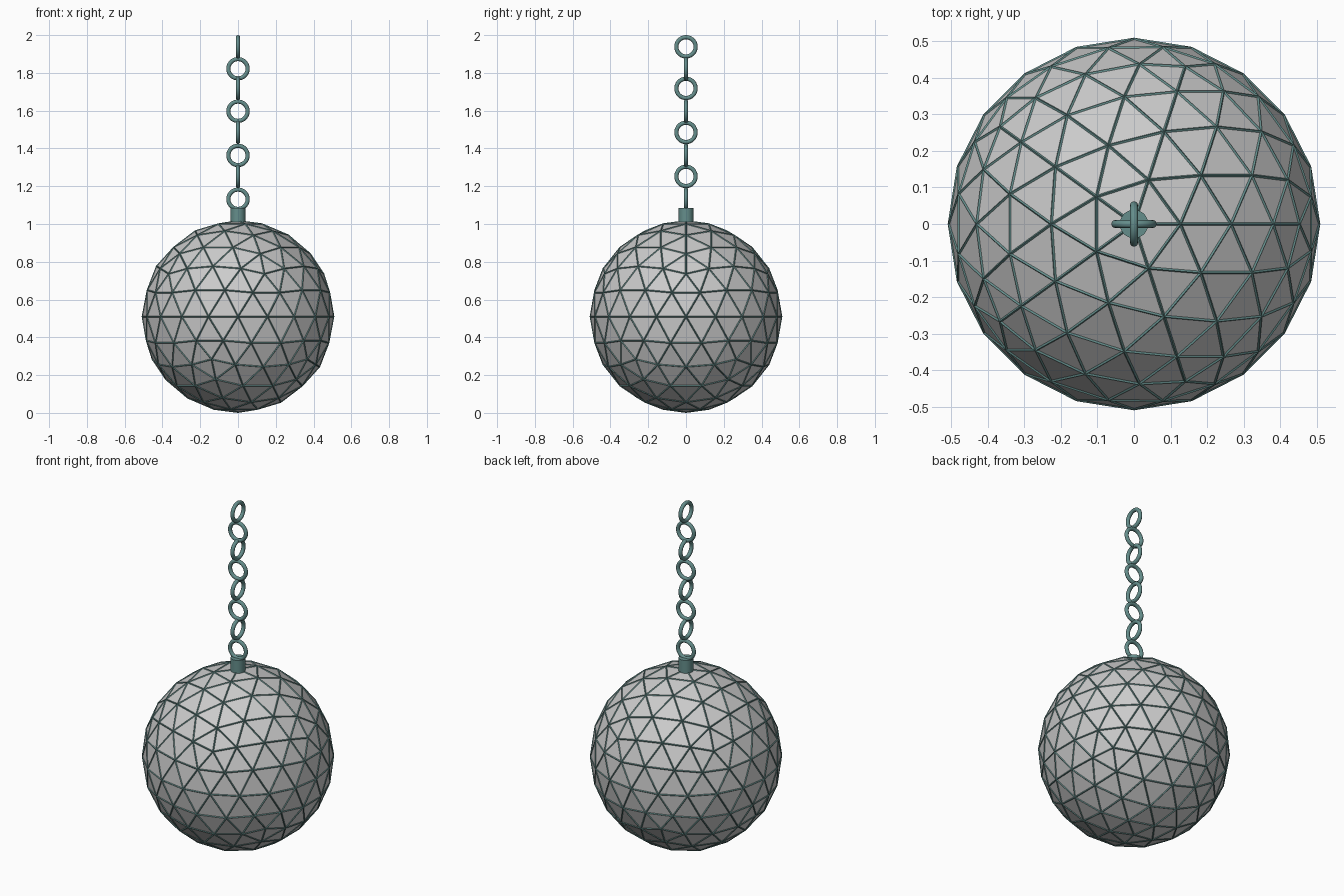
import bpy
import math

if "Cube" in bpy.data.objects:
    bpy.data.objects.remove(bpy.data.objects["Cube"])

teal = bpy.data.materials.new("teal_metal")
teal.diffuse_color = (0.13, 0.27, 0.26, 1)
teal.use_nodes = True
teal.node_tree.nodes["Principled BSDF"].inputs["Base Color"].default_value = teal.diffuse_color

RADIUS = 0.506
CENTRE = (0, 0, 0.51)


def finish(name, material=None, smooth=False):
    ob = bpy.context.object
    ob.name = name
    if material:
        ob.data.materials.append(material)
    if smooth:
        bpy.ops.object.shade_smooth_by_angle(angle=math.radians(40))
    return ob


# faceted ball
bpy.ops.mesh.primitive_ico_sphere_add(subdivisions=3, radius=RADIUS, location=CENTRE)
finish("ball")

# thin raised seams along every facet edge
bpy.ops.mesh.primitive_ico_sphere_add(subdivisions=3, radius=RADIUS, location=CENTRE)
seams = finish("ball_seams", teal)
wire = seams.modifiers.new("wire", 'WIREFRAME')
wire.thickness = 0.008
wire.offset = 0

# collar joining chain and ball
bpy.ops.mesh.primitive_cylinder_add(vertices=32, radius=0.039, depth=0.1,
                                    location=(0, 0, 1.035))
finish("chain_collar", teal, True)

# chain of round links, alternately facing front and side
heights = [1.131, 1.252, 1.363, 1.485, 1.597, 1.718, 1.822, 1.938]
for i, z in enumerate(heights):
    turn = math.pi / 2 * (i % 2)
    bpy.ops.mesh.primitive_torus_add(major_radius=0.051, minor_radius=0.011,
                                     major_segments=48, minor_segments=12,
                                     location=(0, 0, z),
                                     rotation=(math.pi / 2, 0, turn))
    finish(f"chain_link_{i + 1}", teal, True)
